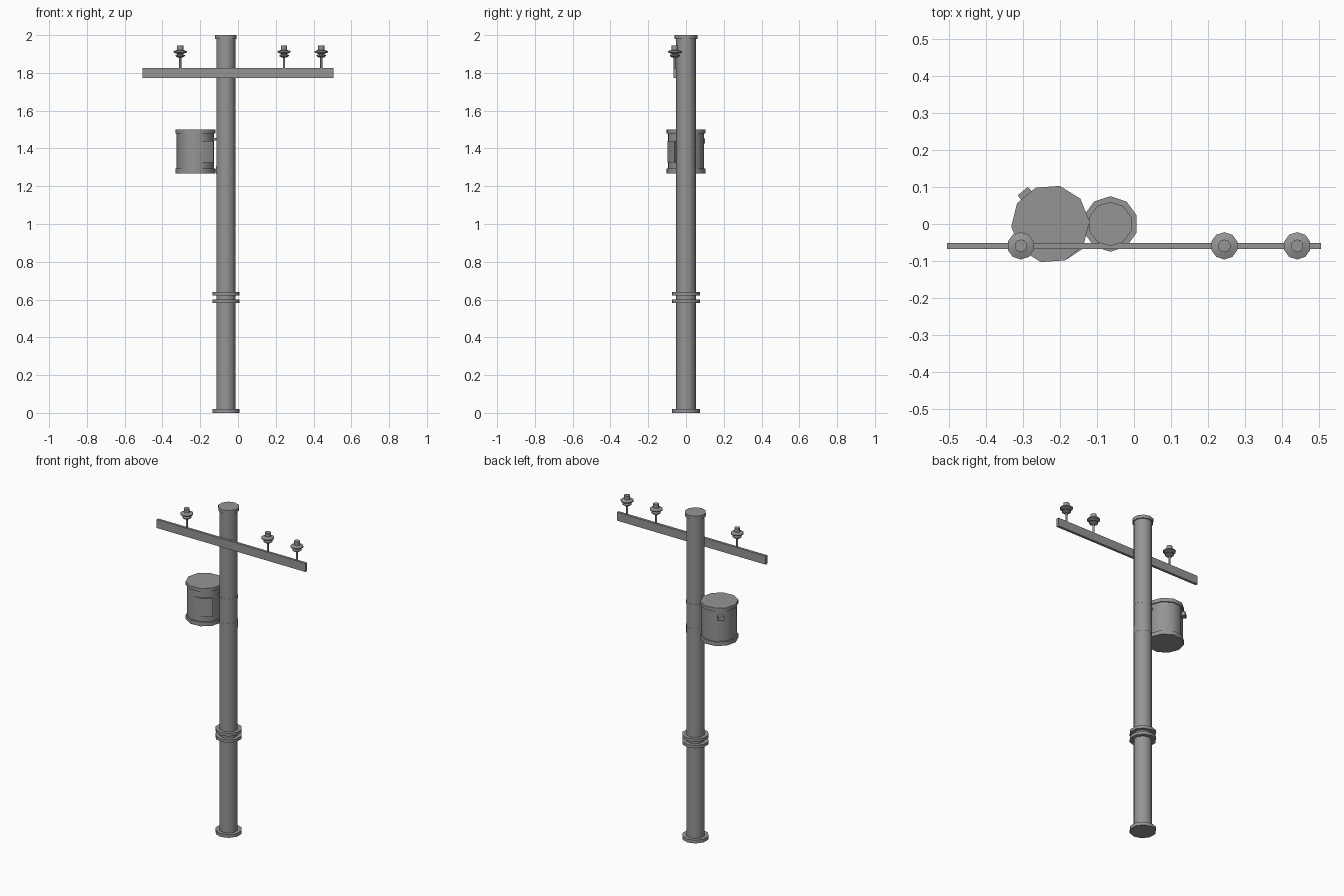
import bpy, bmesh, math
from mathutils import Matrix

if "Cube" in bpy.data.objects:
    bpy.data.objects.remove(bpy.data.objects["Cube"])

SIDES = 10
PX = -0.064          # pole axis
TX = -0.226          # transformer axis
ARM_Y = -0.059

# Dark grey used on every part
grey = bpy.data.materials.new("dark_grey")
grey.diffuse_color = (0.3, 0.3, 0.3, 1)
grey.use_nodes = True
grey.node_tree.nodes["Principled BSDF"].inputs["Base Color"].default_value = grey.diffuse_color


def finish(name, bm, smooth=True):
    bmesh.ops.recalc_face_normals(bm, faces=bm.faces)
    me = bpy.data.meshes.new(name)
    bm.to_mesh(me)
    bm.free()
    me.materials.append(grey)
    ob = bpy.data.objects.new(name, me)
    bpy.context.collection.objects.link(ob)
    if smooth:
        bpy.context.view_layer.objects.active = ob
        ob.select_set(True)
        bpy.ops.object.shade_smooth_by_angle(angle=math.radians(40))
        ob.select_set(False)
    return ob


def polar(x, y, r, deg, z):
    a = math.radians(deg)
    return (x + r * math.cos(a), y + r * math.sin(a), z)


def skin(name, rings):
    """Join equal rings of points into a closed, capped solid."""
    bm = bmesh.new()
    rings = [[bm.verts.new(p) for p in ring] for ring in rings]
    n = len(rings[0])
    for lo, hi in zip(rings, rings[1:]):
        for i in range(n):
            j = (i + 1) % n
            bm.faces.new((lo[i], lo[j], hi[j], hi[i]))
    bm.faces.new(rings[0][::-1])
    bm.faces.new(rings[-1])
    return finish(name, bm)


def lathe(name, profile, x, y=0, start=90):
    """Revolve (radius, z) points about a vertical axis."""
    return skin(name, [[polar(x, y, r, start + 360 * i / SIDES, z) for i in range(SIDES)]
                       for r, z in profile])


def drum(name, r, z0, z1):
    return lathe(name, [(r, z0), (r, z1)], PX)


def box(name, center, size, angle=0):
    bm = bmesh.new()
    m = (Matrix.Translation(center) @ Matrix.Rotation(math.radians(angle), 4, 'Z')
         @ Matrix.Diagonal((*size, 1)))
    bmesh.ops.create_cube(bm, size=1, matrix=m)
    return finish(name, bm, False)


# Pole with foot, cap and reinforcing rings
drum("pole_shaft", 0.053, 0.0, 1.99)
drum("pole_foot", 0.075, 0.0, 0.02)
drum("pole_cap", 0.060, 1.98, 2.0)
for i, z in enumerate((0.583, 0.622)):
    drum(f"pole_ring_{i + 1}", 0.075, z, z + 0.018)

# Transformer can with rims
lathe("transformer_can",
      [(0.106, 1.268), (0.106, 1.293), (0.099, 1.293), (0.099, 1.478),
       (0.106, 1.478), (0.106, 1.5)], TX, 0, 4)

# Straps holding the transformer to the pole
for i, (z, h) in enumerate(((1.285, 0.042), (1.448, 0.012))):
    drum(f"pole_strap_{i + 1}", 0.0538, z - h / 2, z + h / 2)
    box(f"strap_bracket_{i + 1}", (-0.121, 0, z), (0.03, 0.02, 0.012))

# Panel wrapped round the front of the can, tapering into it on the left
outline = [(0.0963, -98), (0.106, -68), (0.114, -32), (0.085, -32), (0.085, -68), (0.085, -98)]
skin("side_panel", [[polar(TX, 0, r, a, z) for r, a in outline] for z in (1.325, 1.44)])

# Small fitting at the back of the can
box("back_fitting", polar(TX, 0, 0.103, 130, 1.44), (0.026, 0.036, 0.026), 130)

# Crossarm
box("crossarm", (0, ARM_Y, 1.80), (1.01, 0.016, 0.052))

# Insulators
for i, x in enumerate((-0.306, 0.244, 0.441)):
    lathe(f"insulator_{i + 1}",
          [(0.006, 1.82), (0.006, 1.881), (0.014, 1.881), (0.026, 1.889),
           (0.026, 1.894), (0.014, 1.900), (0.020, 1.902), (0.037, 1.909),
           (0.037, 1.915), (0.017, 1.922), (0.017, 1.945)], x, ARM_Y)
